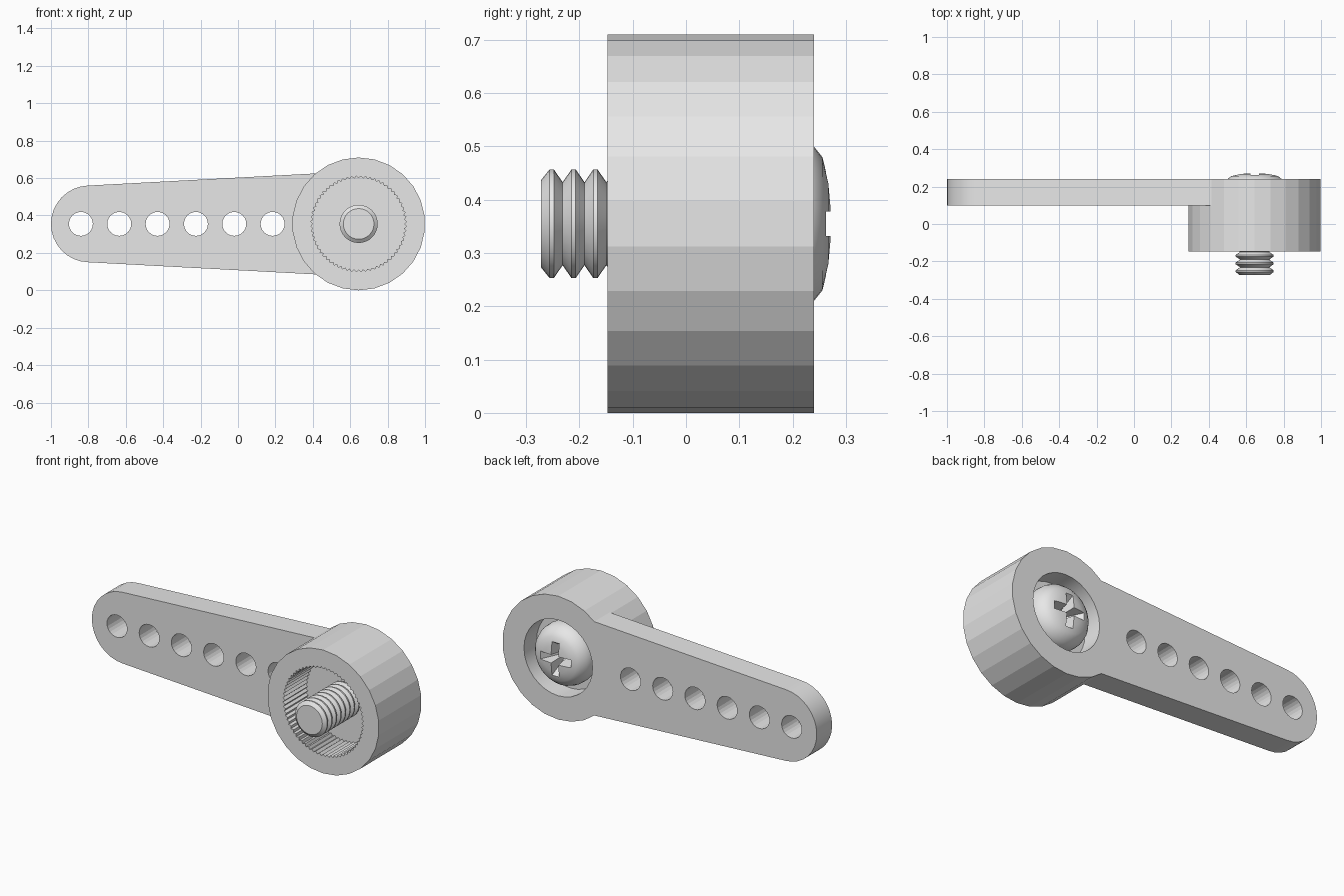
import bpy, bmesh
from math import sin, cos, pi, radians

if "Cube" in bpy.data.objects:
    bpy.data.objects.remove(bpy.data.objects["Cube"], do_unlink=True)

HX, CZ = 0.645, 0.355          # hub axis
BACK, FRONT = 0.24, -0.147     # hub faces

grey = bpy.data.materials.new("plain grey")
grey.use_nodes = True
grey.diffuse_color = (0.8, 0.8, 0.8, 1)
grey.node_tree.nodes["Principled BSDF"].inputs["Base Color"].default_value = (0.8, 0.8, 0.8, 1)


def finish(name, bm):
    bmesh.ops.recalc_face_normals(bm, faces=bm.faces)
    mesh = bpy.data.meshes.new(name)
    bm.to_mesh(mesh)
    bm.free()
    mesh.materials.append(grey)
    obj = bpy.data.objects.new(name, mesh)
    bpy.context.collection.objects.link(obj)
    return obj


def prism(name, points, y0, y1):
    """Extrude an x,z outline along y."""
    bm = bmesh.new()
    face = bm.faces.new([bm.verts.new((x, y0, z)) for x, z in points])
    new = bmesh.ops.extrude_face_region(bm, geom=[face])["geom"]
    verts = [v for v in new if isinstance(v, bmesh.types.BMVert)]
    bmesh.ops.translate(bm, verts=verts, vec=(0, y1 - y0, 0))
    return finish(name, bm)


def circle(x, r, n, start=0.0):
    return [(x + r * cos(start + 2 * pi * i / n), CZ + r * sin(start + 2 * pi * i / n))
            for i in range(n)]


def lathe(name, profile, n=32):
    """Revolve (radius, y) points around the hub axis."""
    bm = bmesh.new()
    rings = [[bm.verts.new((x, y, z)) for x, z in circle(HX, r, n)] for r, y in profile]
    for a, b in zip(rings, rings[1:]):
        for i in range(n):
            j = (i + 1) % n
            bm.faces.new((a[i], a[j], b[j], b[i]))
    bmesh.ops.remove_doubles(bm, verts=bm.verts, dist=1e-5)
    return finish(name, bm)


def wedge(name, turned):
    """Tapered driver slot, deepest at the middle."""
    bm = bmesh.new()
    for y, length, width in ((0.30, 0.12, 0.026), (0.16, 0.03, 0.013)):
        for sx in (-1, 1):
            for sz in (-1, 1):
                dx, dz = (width, length) if turned else (length, width)
                bm.verts.new((HX + sx * dx, y, CZ + sz * dz))
    bmesh.ops.convex_hull(bm, input=bm.verts)
    return finish(name, bm)


def combine(target, tool, operation="DIFFERENCE"):
    mod = target.modifiers.new("cut", "BOOLEAN")
    mod.operation, mod.object, mod.solver = operation, tool, "EXACT"
    result = bpy.data.meshes.new_from_object(
        target.evaluated_get(bpy.context.evaluated_depsgraph_get()))
    target.modifiers.clear()
    target.data = result
    bpy.data.objects.remove(tool, do_unlink=True)


def smooth(obj, angle):
    bpy.ops.object.select_all(action="DESELECT")
    obj.select_set(True)
    bpy.context.view_layer.objects.active = obj
    bpy.ops.object.shade_smooth_by_angle(angle=radians(angle))


# Hub joined with the tapered arm
horn = prism("hub_and_arm", circle(HX, 0.355, 26, pi / 2), FRONT, BACK)
tip_x, tip_r, root_h = -0.795, 0.205, 0.282
outline = [(HX, CZ - root_h), (HX, CZ + root_h)]
for i in range(17):
    a = radians(92) + radians(176) * i / 16
    outline.append((tip_x + tip_r * cos(a), CZ + tip_r * sin(a)))
combine(horn, prism("arm", outline, 0.10, BACK), "UNION")

# Row of linkage holes
for i in range(6):
    combine(horn, prism("hole", circle(-0.84 + 0.205 * i, 0.064, 24), 0.0, 0.4))

# Toothed socket in front, round screw recess behind
teeth = 64
socket = []
for i in range(teeth * 2):
    r = 0.256 if i % 2 else 0.244
    a = pi * i / teeth
    socket.append((HX + r * cos(a), CZ + r * sin(a)))
combine(horn, prism("socket", socket, FRONT - 0.1, 0.06))
combine(horn, prism("recess", circle(HX, 0.218, 32), 0.125, BACK + 0.1))
smooth(horn, 12)

# Screw shank with ring threads
profile = [(0, -0.272), (0.082, -0.272)]
for i in range(8):
    y = -0.252 + 0.041 * i
    profile += [(0.102, y - 0.004), (0.102, y + 0.004), (0.078, y + 0.0205)]
profile += [(0.078, 0.13), (0, 0.13)]
smooth(lathe("screw_shank", profile), 30)

# Domed screw head with a cross slot
head = lathe("screw_head", [
    (0, 0.115), (0.17, 0.115), (0.177, 0.15), (0.175, 0.185), (0.165, 0.215),
    (0.145, 0.24), (0.125, 0.256), (0.08, 0.267), (0.04, 0.271), (0, 0.271)])
for turned in (False, True):
    combine(head, wedge("slot", turned))
smooth(head, 30)
